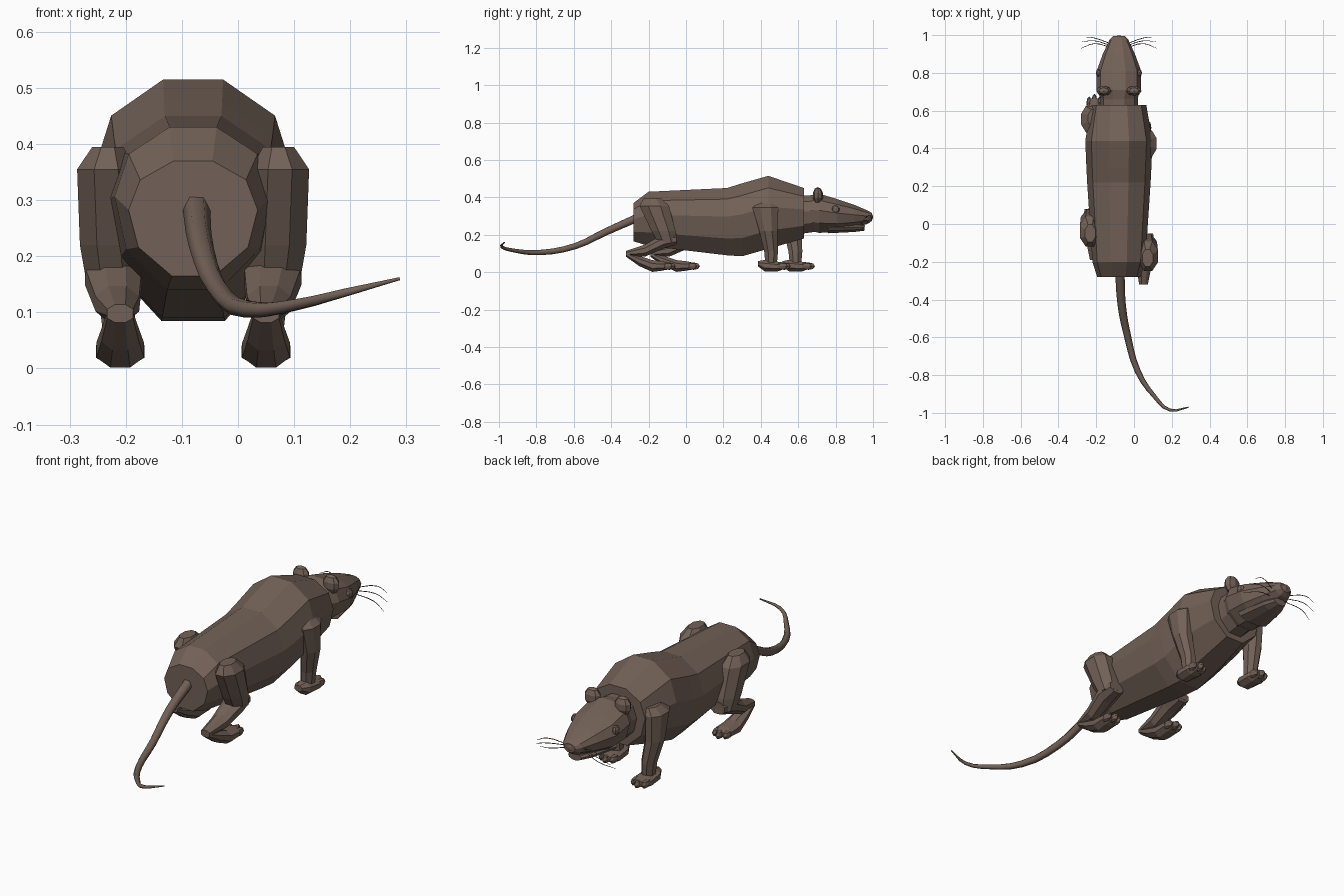
import bpy, bmesh, math
from mathutils import Vector

if "Cube" in bpy.data.objects:
    bpy.data.objects.remove(bpy.data.objects["Cube"])

CX = -0.08          # the spine lies a little off the origin
fur = bpy.data.materials.new("brown_fur")
fur.use_nodes = True
COLOUR = (0.17, 0.12, 0.095, 1)
fur.diffuse_color = COLOUR
fur.node_tree.nodes["Principled BSDF"].inputs["Base Color"].default_value = COLOUR

# Half cross-section of the torso, mirrored to a ten-sided ring
HALF = [(.3, 1), (.82, .67), (1, .15), (.85, -.5), (.33, -1)]
TORSO = HALF + [(-x, z) for x, z in reversed(HALF)]


def ngon(n):
    return [(math.cos(2 * math.pi * (i + .5) / n), math.sin(2 * math.pi * (i + .5) / n)) for i in range(n)]


def finish(name, bm):
    bmesh.ops.recalc_face_normals(bm, faces=bm.faces)
    mesh = bpy.data.meshes.new(name)
    bm.to_mesh(mesh)
    bm.free()
    mesh.materials.append(fur)
    obj = bpy.data.objects.new(name, mesh)
    bpy.context.collection.objects.link(obj)
    return obj


def loft(name, rings, section, u=(1, 0, 0), v=(0, 0, 1)):
    """Skin a section through rings of (x, y, z, radius_u, radius_v)."""
    bm = bmesh.new()
    u, v = Vector(u), Vector(v)
    loops = [[bm.verts.new(Vector((x, y, z)) + u * a * ru + v * b * rv) for a, b in section]
             for x, y, z, ru, rv in rings]
    n = len(section)
    for p, q in zip(loops, loops[1:]):
        for i in range(n):
            bm.faces.new((p[i], p[(i + 1) % n], q[(i + 1) % n], q[i]))
    bm.faces.new(loops[0])
    bm.faces.new(loops[-1])
    return finish(name, bm)


def spine(name, rows):
    """Loft along y from rows of (y, half width, bottom, top)."""
    loft(name, [(CX, y, (lo + hi) / 2, w, (hi - lo) / 2) for y, w, lo, hi in rows], TORSO)


def ball(name, centre, size, rings=5):
    bm = bmesh.new()
    bmesh.ops.create_uvsphere(bm, u_segments=8, v_segments=rings, radius=1)
    for vert in bm.verts:
        vert.co = Vector(centre) + Vector(c * s for c, s in zip(vert.co, size))
    return finish(name, bm)


def strand(name, points, radii, sides=0):
    """Round tapering curve, for the tail and whiskers."""
    data = bpy.data.curves.new(name, "CURVE")
    data.dimensions = "3D"
    data.bevel_depth = 1
    data.bevel_resolution = sides
    data.resolution_u = 3
    data.use_fill_caps = True
    line = data.splines.new("BEZIER")
    line.bezier_points.add(len(points) - 1)
    for p, co, r in zip(line.bezier_points, points, radii):
        p.co, p.radius = co, r
        p.handle_left_type = p.handle_right_type = "AUTO"
    data.materials.append(fur)
    obj = bpy.data.objects.new(name, data)
    bpy.context.collection.objects.link(obj)


# Torso, neck, head and jaw
spine("body", [(-.28, .115, .165, .37), (-.2, .14, .14, .43), (.22, .168, .09, .45), (.3, .172, .085, .475),
               (.44, .178, .125, .515), (.63, .145, .18, .45)])
spine("neck", [(.58, .1, .2, .41), (.72, .1, .22, .41)])
spine("head", [(.66, .095, .225, .41), (.71, .118, .21, .42), (.81, .118, .215, .39),
               (.9, .085, .235, .36), (.975, .05, .26, .328), (.995, .03, .275, .315)])
spine("lower_jaw", [(.76, .09, .208, .26), (.9, .06, .215, .26), (.955, .035, .222, .255)])
ball("nose", (CX, .985, .295), (.025, .015, .02))

# Tail
strand("tail", [(-.075, -.25, .295), (-.065, -.43, .215), (-.035, -.59, .14), (.02, -.78, .105),
                (.11, -.915, .115), (.19, -.985, .135), (.288, -.97, .16)],
       [.025, .022, .019, .016, .011, .008, .003], 1)

for side, s, step in (("left", 1, 0), ("right", -1, .13)):
    def at(off, y, z, ru, rv):
        return (CX + s * off, y + step, z, ru, rv)

    # Front leg, with the paw below
    loft(side + "_front_leg", [at(.135, .43, .375, .03, .05), at(.158, .425, .345, .045, .075),
                               at(.155, .44, .22, .042, .052), at(.135, .455, .11, .034, .04),
                               at(.13, .455, .04, .03, .033)], ngon(8), v=(0, 1, 0))
    loft(side + "_front_paw", [at(.13, .385, .045, .022, .015), at(.13, .42, .035, .042, .033),
                               at(.13, .49, .03, .047, .028), at(.13, .535, .035, .03, .016)], ngon(8))

    # Hind leg: thigh, shank folded back to the heel, foot
    loft(side + "_thigh", [at(.152, -.18, .395, .03, .05), at(.155, -.17, .355, .056, .085),
                           at(.15, -.12, .22, .056, .07), at(.145, -.1, .16, .05, .055)],
         ngon(8), v=(0, 1, 0))
    loft(side + "_shank", [at(.142, -.05, .175, .042, .03), at(.142, -.12, .165, .055, .042),
                           at(.135, -.22, .115, .042, .035), at(.13, -.32, .1, .025, .015)], ngon(8))
    loft(side + "_hind_foot", [at(.13, -.32, .095, .025, .014), at(.13, -.25, .06, .036, .03),
                               at(.13, -.18, .033, .046, .034), at(.13, -.12, .033, .046, .026),
                               at(.13, -.085, .035, .03, .014)], ngon(8))

    # Toes
    for limb, tip in (("front", .525), ("hind", -.09)):
        for i in (-1, 0, 1):
            x, y, z = at(.13 + i * .028, tip - abs(i) * .015, .032, 0, 0)[:3]
            ball(f"{side}_{limb}_toe_{i + 2}", (x, y, z), (.014, .035, .02), 4)

    # Ear, eye and whiskers
    ball(side + "_ear", (CX + s * .08, .705, .41), (.042, .028, .045))
    ball(side + "_eye", (CX + s * .108, .80, .335), (.015, .022, .022))
    for i, (dx, y, z) in enumerate([(.2, .93, .225), (.195, .965, .255), (.175, .99, .285)]):
        strand(f"{side}_whisker_{i + 1}",
               [(CX + s * .045, .935 + i * .01, .265 + i * .012),
                (CX + s * .13, .955 + i * .015, z + .02), (CX + s * dx, y, z)], [.002, .002, .001])
